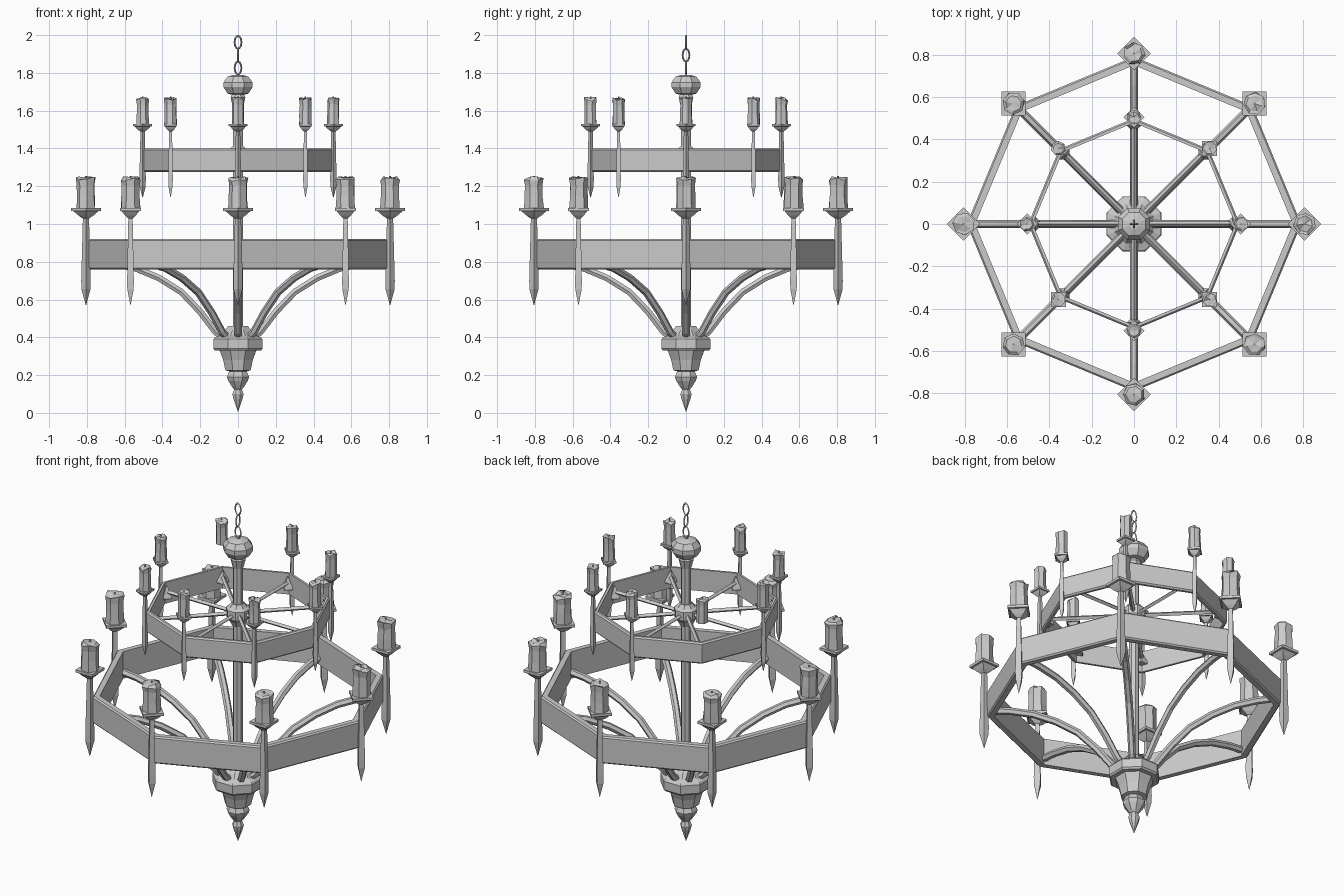
import bpy, bmesh, math, random
from mathutils import Vector

if "Cube" in bpy.data.objects:
    bpy.data.objects.remove(bpy.data.objects["Cube"])

random.seed(4)
TAU = math.tau


def finish(name, bm):
    bmesh.ops.remove_doubles(bm, verts=bm.verts, dist=1e-5)
    bmesh.ops.recalc_face_normals(bm, faces=bm.faces)
    me = bpy.data.meshes.new(name)
    bm.to_mesh(me)
    bm.free()
    ob = bpy.data.objects.new(name, me)
    bpy.context.collection.objects.link(ob)
    return ob


def bridge(bm, loops, closed=False):
    n = len(loops[0])
    for k in range(len(loops) if closed else len(loops) - 1):
        a, b = loops[k], loops[(k + 1) % len(loops)]
        for i in range(n):
            j = (i + 1) % n
            bm.faces.new((a[i], a[j], b[j], b[i]))
    if not closed:
        bm.faces.new(loops[0])
        bm.faces.new(loops[-1])


def lathe(name, profile, sides, phase=0.0, centre=(0, 0), closed=False):
    """Turn (radius, z) points around a vertical axis."""
    bm = bmesh.new()
    loops = [[bm.verts.new((centre[0] + max(r, 1e-3) * math.cos(phase + TAU * i / sides),
                            centre[1] + max(r, 1e-3) * math.sin(phase + TAU * i / sides), z))
              for i in range(sides)] for r, z in profile]
    bridge(bm, loops, closed)
    return finish(name, bm)


def bar(name, path, rad, sides, angle):
    """Sweep a polygon along (radius, z) points in a vertical plane."""
    bm = bmesh.new()
    out = Vector((math.cos(angle), math.sin(angle), 0))
    side = Vector((-math.sin(angle), math.cos(angle), 0))
    pts = [out * r + Vector((0, 0, z)) for r, z in path]
    loops = []
    for i, p in enumerate(pts):
        t = (pts[min(i + 1, len(pts) - 1)] - pts[max(i - 1, 0)]).normalized()
        up = side.cross(t)
        loops.append([bm.verts.new(p + rad * (side * math.cos(TAU * k / sides)
                                              + up * math.sin(TAU * k / sides)))
                      for k in range(sides)])
    bridge(bm, loops)
    return finish(name, bm)


def candle(name, centre, rad, z0, z1):
    """Faceted wax stub with an uneven melted rim and a small wick."""
    bm = bmesh.new()
    h, n, ph = z1 - z0, 7, random.random() * TAU
    loops = []
    for r, f, jig in ((1, 0, 0), (.95, .35, .02), (.92, .7, .03), (1.02, .9, .08), (.75, .93, .06)):
        loops.append([bm.verts.new((
            centre[0] + rad * r * random.uniform(.95, 1.05) * math.cos(ph + TAU * i / n),
            centre[1] + rad * r * random.uniform(.95, 1.05) * math.sin(ph + TAU * i / n),
            z0 + h * (f + random.uniform(-jig, jig)))) for i in range(n)])
    bridge(bm, loops)
    bm.faces.ensure_lookup_table()
    bmesh.ops.poke(bm, faces=[bm.faces[-1]])
    finish(name, bm)
    w = rad * .12
    lathe(name + "_wick", [(w, z0 + h * .8), (w, z1)], 4, 0, centre)


def band(name, r, t, z0, z1):
    b = .008
    lathe(name, [(r - b, z0), (r, z0 + b), (r, z1 - b), (r - b, z1),
                 (r - t, z1), (r - t, z0)], 8, closed=True)


# Two octagonal bands
band("lower_band", .79, .04, .76, .92)
band("upper_band", .50, .022, 1.275, 1.40)

# Central column, lower hub with finial, spoke collar, top cap
P = math.pi / 8
lathe("column", [(.028, .40), (.028, 1.70)], 8, P)
lathe("lower_hub", [(.055, .46), (.075, .44), (.10, .41), (.132, .40), (.14, .39), (.14, .34),
                    (.132, .33), (.105, .33), (.085, .28), (.072, .225), (.05, .22),
                    (.064, .19), (.056, .17), (.032, .135), (.022, .125), (.032, .10),
                    (.026, .075), (0, .005)], 8, P)
lathe("spoke_collar", [(.035, 1.41), (.05, 1.39), (.066, 1.38), (.066, 1.33), (.05, 1.31),
                       (.035, 1.28)], 8, P)
lathe("top_cap", [(.025, 1.79), (.06, 1.78), (.083, 1.75), (.083, 1.725), (.06, 1.69),
                  (.035, 1.685), (.042, 1.67), (.03, 1.62)], 8, P)

# Arms, spokes and candle spikes around the eight corners
ARM = [(.07, .39), (.12, .43), (.20, .535), (.30, .64), (.42, .715), (.54, .765),
       (.66, .79), (.77, .80)]
for i in range(8):
    a = i * TAU / 8
    c, s = math.cos(a), math.sin(a)
    bar(f"arm_{i}", ARM, .02, 6, a)
    bar(f"spoke_{i}", [(.03, 1.35), (.485, 1.35)], .012, 4, a)
    lathe(f"spoke_end_{i}", [(.034, 1.315), (.034, 1.325), (0, 1.39)], 4, a, (.465 * c, .465 * s))

    p = (.805 * c, .805 * s)
    lathe(f"lower_spike_{i}", [(0, .57), (.024, .655), (.025, .70), (.016, 1.04)], 4, a, p)
    lathe(f"lower_pan_{i}", [(.018, 1.03), (.04, 1.045), (.066, 1.068), (.079, 1.07), (.079, 1.085)],
          4, a, p)
    candle(f"lower_candle_{i}", p, .052, 1.085, 1.255)

    q = (.505 * c, .505 * s)
    if i != 3:  # the back left upper candle has no spike or pan
        lathe(f"upper_spike_{i}", [(0, 1.14), (.016, 1.20), (.017, 1.24), (.011, 1.505)], 4, a, q)
        lathe(f"upper_pan_{i}", [(.012, 1.49), (.03, 1.503), (.042, 1.517), (.05, 1.518),
                                 (.05, 1.53)], 4, a, q)
    candle(f"upper_candle_{i}", q, .034, 1.53, 1.675)

# Chain links, each turned a quarter from the next
for k in range(3):
    bm = bmesh.new()
    loops = []
    for i in range(12):
        t = TAU * i / 12
        d = Vector((math.cos(t), 0, math.sin(t)))
        o = Vector((.018 * d.x, 0, 1.826 + .068 * k + .034 * d.z))
        loop = []
        for j in range(4):
            u = TAU * j / 4
            v = o + .005 * (d * math.cos(u) + Vector((0, 1, 0)) * math.sin(u))
            loop.append(bm.verts.new((v.y, v.x, v.z) if k == 1 else v))
        loops.append(loop)
    bridge(bm, loops, True)
    finish(f"chain_link_{k}", bm)
